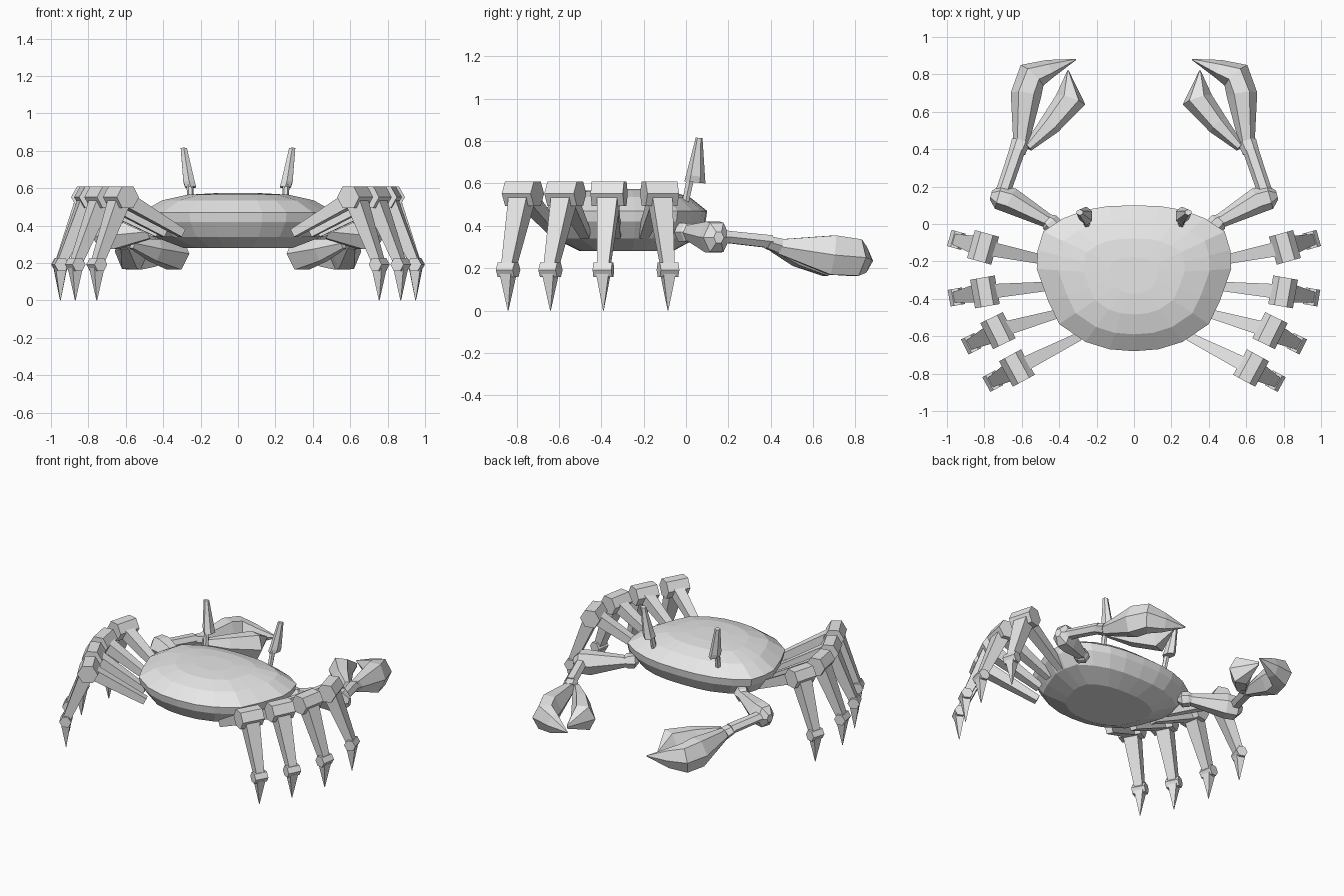
import bpy, bmesh, math
from mathutils import Vector as V

if "Cube" in bpy.data.objects:
    bpy.data.objects.remove(bpy.data.objects["Cube"])

shell = bpy.data.materials.new("plain_grey")
shell.diffuse_color = (0.8, 0.8, 0.8, 1)
shell.use_nodes = True
shell.node_tree.nodes["Principled BSDF"].inputs["Base Color"].default_value = shell.diffuse_color
Z = V((0, 0, 1))


def loft(name, rings):
    """Skin a list of equal-length rings and cap both ends, flat shaded."""
    bm = bmesh.new()
    rows = [[bm.verts.new(p) for p in r] for r in rings]
    n = len(rows[0])
    for a, b in zip(rows, rows[1:]):
        for i in range(n):
            j = (i + 1) % n
            bm.faces.new((a[i], a[j], b[j], b[i]))
    bm.faces.new(rows[0][::-1])
    bm.faces.new(rows[-1])
    bmesh.ops.recalc_face_normals(bm, faces=bm.faces)
    me = bpy.data.meshes.new(name)
    bm.to_mesh(me)
    bm.free()
    me.materials.append(shell)
    ob = bpy.data.objects.new(name, me)
    bpy.context.collection.objects.link(ob)
    return ob


def tube(name, stations, n=6, side=None, turn=0.0):
    """Tapered limb; stations are (x, y, z, half width, half height)."""
    pts = [V(s[:3]) for s in stations]
    rings = []
    for k, s in enumerate(stations):
        t = (pts[min(k + 1, len(pts) - 1)] - pts[max(k - 1, 0)]).normalized()
        u = side if side else t.cross(Z).normalized()
        w = u.cross(t).normalized()
        ang = [2 * math.pi * i / n + turn for i in range(n)]
        rings.append([pts[k] + u * math.cos(a) * s[3] + w * math.sin(a) * s[4] for a in ang])
    return loft(name, rings)


def hinge(name, c, out, side, r, width):
    """Hexagonal pin with flat top, lying across a leg."""
    hexa = [out * math.cos(i * math.pi / 3) * r + Z * math.sin(i * math.pi / 3) * r for i in range(6)]
    return loft(name, [[c + side * e * width / 2 + h for h in hexa] for e in (-1, 1)])


# Carapace: one outline scaled through several heights
half = [(0, .10), (.14, .095), (.26, .075), (.38, .03), (.485, -.04), (.515, -.14), (.52, -.24),
        (.46, -.41), (.40, -.535), (.26, -.63), (.13, -.67), (0, -.68)]
outline = half + [(-x, y) for x, y in half[-2:0:-1]]
levels = [(.28, .56), (.34, .86), (.42, .98), (.47, 1), (.535, .78), (.565, .52), (.573, .25)]
loft("carapace", [[V((x * s, -.27 + (y + .27) * s, z)) for x, y in outline] for z, s in levels])

# Legs: root, knee and foot positions in plan, front to rear
legs = [((.44, -.20), (.807, -.125), (.95, -.085)),
        ((.43, -.33), (.797, -.363), (.95, -.39)),
        ((.39, -.475), (.727, -.57), (.87, -.64)),
        ((.30, -.605), (.626, -.77), (.755, -.84))]
Q = math.pi / 4

for m, tag in ((1, "right"), (-1, "left")):
    for i, (a, b, c) in enumerate(legs, 1):
        root, knee, foot = (V((m * p[0], p[1], 0)) for p in (a, b, c))
        out = (foot - knee).normalized()
        side = out.cross(Z).normalized()
        nm = f"{tag}_leg_{i}_"
        k = knee + Z * .552
        ankle = foot + Z * .192
        thigh = (k - root - Z * .36).normalized()
        tside = thigh.cross(Z).normalized()
        tube(nm + "thigh", [(*(root + Z * .36), .032, .032), (*k, .056, .056)], 4, tside, Q)
        hinge(nm + "knee", k, out, side, .067, .155)
        tube(nm + "shin", [(*(k - Z * .02 + out * .01), .07, .062), (*ankle, .038, .035)], 4, side, Q)
        hinge(nm + "ankle", ankle, out, side, .039, .09)
        tube(nm + "spike", [(*(ankle - Z * .02), .042, .042), (*foot, .002, .002)], 4, side, Q)

    def limb(part, st, n=6, turn=0.0, side=None):
        return tube(f"{tag}_{part}", [(m * s[0], *s[1:]) for s in st], n, side, turn)

    # Claw arm
    limb("shoulder", [(.40, -.04, .37, .02, .02), (.42, -.02, .37, .05, .05),
                      (.45, .01, .37, .05, .05), (.47, .03, .37, .03, .03)])
    limb("upper_arm", [(.44, .005, .37, .035, .035), (.66, .125, .347, .07, .085),
                       (.725, .145, .345, .066, .08), (.765, .155, .345, .025, .03)])
    limb("forearm", [(.71, .14, .345, .045, .045), (.69, .20, .347, .04, .033),
                     (.622, .40, .325, .042, .035)])
    limb("wrist", [(.625, .385, .322, .045, .034), (.605, .44, .305, .05, .04)])
    # Outer curved finger and inner finger
    limb("outer_pincer", [(.605, .42, .305, .04, .035), (.578, .69, .262, .082, .108),
                          (.545, .795, .25, .082, .1), (.45, .83, .24, .05, .07),
                          (.31, .88, .235, .003, .004)])
    limb("inner_pincer", [(.567, .41, .305, .025, .03), (.45, .53, .275, .058, .075),
                          (.338, .665, .25, .082, .1), (.353, .82, .24, .004, .015)])

    # Eye on a short stalk
    ex = V((1, 0, 0))
    limb("eye_stalk", [(.25, -.005, .50, .018, .018), (.258, .02, .62, .018, .02)], 6, 0, ex)
    limb("eye", [(.253, .042, .605, .034, .05), (.262, .045, .635, .035, .045),
                 (.29, .062, .815, .019, .016)], 6, math.pi / 6, ex)
